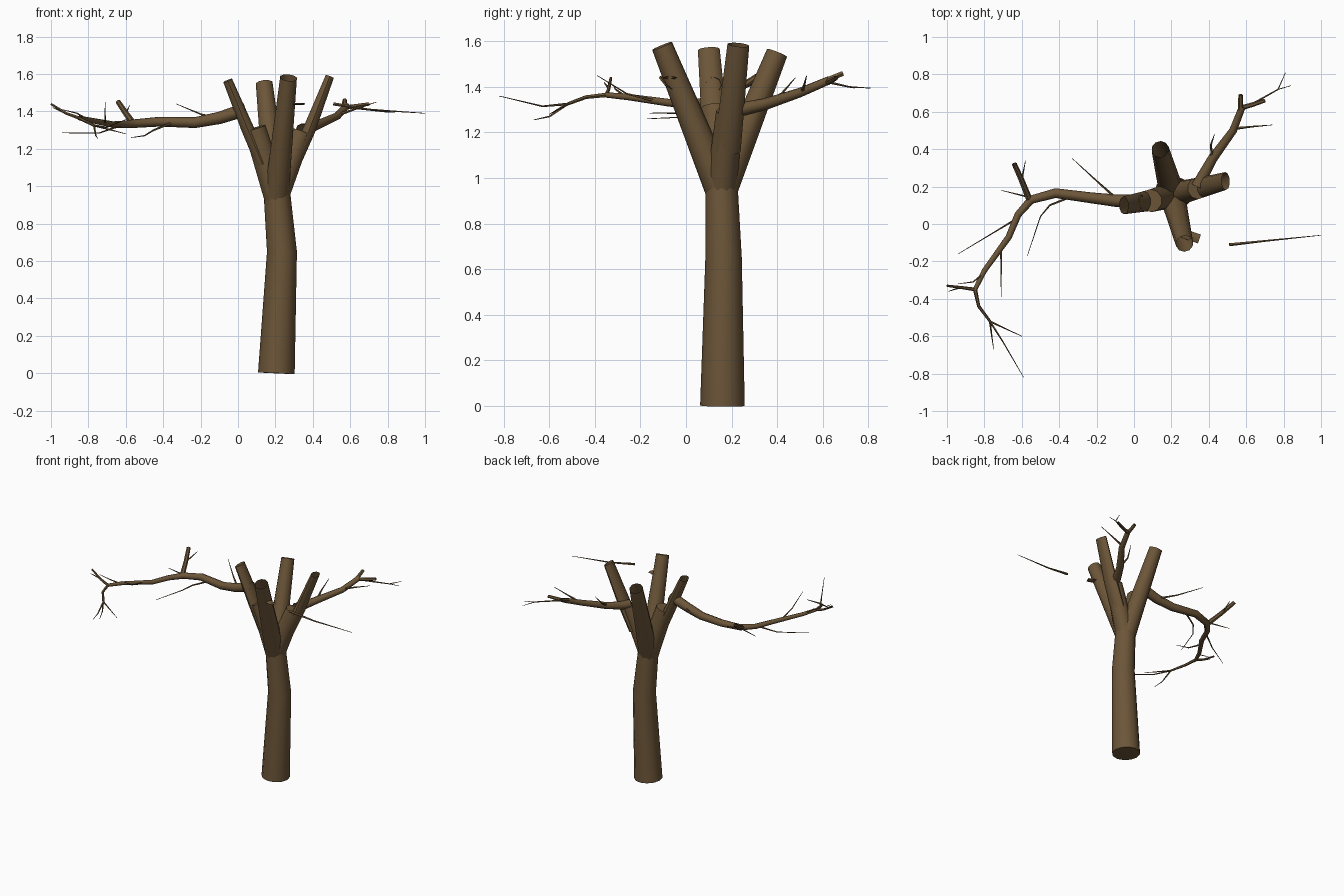
import bpy
import math
from mathutils import Vector

default_cube = bpy.data.objects.get("Cube")
if default_cube:
    bpy.data.objects.remove(default_cube, do_unlink=True)

# Single bark colour
bark = bpy.data.materials.new("brown_bark")
bark.use_nodes = True
bark_colour = (0.15, 0.092, 0.04, 1)
bark.diffuse_color = bark_colour
shader = bark.node_tree.nodes["Principled BSDF"]
shader.inputs["Base Color"].default_value = bark_colour
shader.inputs["Roughness"].default_value = 0.9


def tube(name, path, radii, sides=10, flatness=None, cap_start=False, cap_end=False):
    """Sweep a round or flattened ring along a path.

    radii holds one radius per point, or only the first and last radius.
    flatness holds the depth-to-width ratio for each point.
    """
    points = [Vector(point) for point in path]
    last = len(points) - 1
    if len(radii) != len(points):
        first_radius, end_radius = radii[0], radii[-1]
        radii = [first_radius + (end_radius - first_radius) * i / last
                 for i in range(len(points))]
    flatness = flatness or [1] * len(points)

    # Upright parts take y as reference, spreading parts take z
    overall = (points[last] - points[0]).normalized()
    upright = abs(overall.z) > 0.7
    reference = Vector((0, 1, 0)) if upright else Vector((0, 0, 1))

    vertices, faces = [], []
    for i, point in enumerate(points):
        tangent = (points[min(i + 1, last)] - points[max(i - 1, 0)]).normalized()
        across = tangent.cross(reference).normalized()
        along = across.cross(tangent).normalized()
        wide, deep = (along, across) if upright else (across, along)
        for side in range(sides):
            angle = math.tau * side / sides
            vertices.append(point + radii[i] * (
                wide * math.cos(angle) + deep * math.sin(angle) * flatness[i]))

    for ring in range(last):
        for side in range(sides):
            following = (side + 1) % sides
            lower, upper = ring * sides, (ring + 1) * sides
            faces.append((lower + side, lower + following,
                          upper + following, upper + side))
    if cap_start:
        faces.append(tuple(reversed(range(sides))))
    if cap_end:
        faces.append(tuple(range(last * sides, (last + 1) * sides)))

    mesh = bpy.data.meshes.new(name)
    mesh.from_pydata(vertices, [], faces)
    mesh.materials.append(bark)

    # Keep normals pointing outwards whichever reference was used
    first_face = mesh.polygons[sides // 2]
    if (first_face.center - (points[0] + points[1]) / 2).dot(first_face.normal) < 0:
        mesh.flip_normals()

    part = bpy.data.objects.new(name, mesh)
    bpy.context.scene.collection.objects.link(part)
    bpy.ops.object.select_all(action="DESELECT")
    part.select_set(True)
    bpy.context.view_layer.objects.active = part
    bpy.ops.object.shade_smooth_by_angle(angle=math.radians(50))
    return part


def twig(name, *path, thick=0.006):
    """A thin shoot tapering almost to a point."""
    return tube(name, path, (thick, 0.0015), sides=5, cap_end=True)


# Trunk
tube("trunk", [(.205, .16, 0), (.235, .165, .65), (.205, .155, 1)],
     (.098, .08, .07), sides=12, cap_start=True)

# Two full limbs leaning to the front and the back
fork = (.205, .155, .94)
tube("front_limb", [fork, (.27, -.105, 1.58)], (.069, .047))
tube("back_limb", [fork, (.14, .4, 1.55)], (.069, .047))

# Two side limbs, each a full lower length and a split, flatter upper length
tube("right_limb_base", [fork, (.09, .125, 1.31)], (.069, .062), cap_end=True)
tube("right_limb_top", [(.13, .135, 1.12), (.05, .12, 1.31), (-.055, .1, 1.565)],
     (.06, .055, .048), flatness=[.6, .65, .55])
tube("left_limb_base", [fork, (.34, .19, 1.29)], (.069, .058), cap_end=True)
tube("left_limb_top", [(.3, .18, 1.12), (.38, .2, 1.3), (.49, .23, 1.585)],
     (.06, .055, .048), flatness=[.6, .65, .5])

# Long branch on the right side
tube("right_branch",
     [(.04, .12, 1.41), (-.1, .125, 1.365), (-.23, .14, 1.34), (-.42, .165, 1.345),
      (-.55, .13, 1.335), (-.62, .05, 1.33), (-.67, -.07, 1.33),
      (-.8, -.25, 1.355), (-.85, -.35, 1.365)],
     (.036, .033, .029, .026, .023, .019, .017, .014, .012), sides=8)
tube("right_branch_fork", [(-.56, .13, 1.335), (-.6, .23, 1.39), (-.64, .32, 1.45)],
     (.018, .014), sides=7)
twig("fork_shoot", (-.6, .24, 1.39), (-.58, .34, 1.43))
twig("bend_shoot", (-.55, .14, 1.335), (-.71, .18, 1.33))
twig("inner_shoot", (-.1, .14, 1.36), (-.2, .23, 1.385), (-.33, .35, 1.44), thick=.008)
twig("low_shoot", (-.35, .14, 1.34), (-.45, .1, 1.3), (-.5, .04, 1.27),
     (-.57, -.17, 1.26), thick=.007)
twig("outer_shoot", (-.64, .02, 1.32), (-.74, -.04, 1.285), (-.94, -.16, 1.285))
twig("rising_shoot", (-.71, -.14, 1.34), (-.71, -.26, 1.37), (-.71, -.39, 1.45))

# Twigs at the tip of the long branch
tube("tip_fork", [(-.85, -.35, 1.365), (-.92, -.34, 1.39), (-1, -.33, 1.44)],
     (.01, .006), sides=6)
twig("tip_fork_shoot", (-.93, -.34, 1.395), (-.99, -.36, 1.42))
twig("tip_side_shoot", (-.81, -.27, 1.36), (-.86, -.31, 1.39), (-.94, -.32, 1.41))
tube("tip_stem", [(-.85, -.35, 1.365), (-.83, -.44, 1.355), (-.77, -.52, 1.325)],
     (.011, .007), sides=6)
twig("tip_long_shoot", (-.77, -.52, 1.325), (-.7, -.63, 1.315), (-.59, -.82, 1.36))
twig("tip_mid_shoot", (-.77, -.52, 1.325), (-.6, -.6, 1.28))
twig("tip_low_shoot", (-.77, -.52, 1.325), (-.76, -.6, 1.27), (-.75, -.67, 1.255))

# Shorter branch on the left side
tube("left_branch",
     [(.34, .2, 1.3), (.37, .26, 1.305), (.42, .35, 1.325), (.53, .5, 1.375),
      (.58, .63, 1.43)],
     (.035, .03, .026, .021, .018), sides=8)
tube("left_branch_tip", [(.57, .61, 1.425), (.57, .69, 1.46)], (.015, .012), sides=6)
tube("left_branch_fork", [(.57, .62, 1.42), (.64, .64, 1.43), (.7, .66, 1.44)],
     (.014, .01), sides=6)
twig("left_side_shoot", (.53, .51, 1.38), (.62, .52, 1.41), (.74, .53, 1.45), thick=.009)
twig("left_hook_shoot", (.42, .35, 1.33), (.41, .42, 1.37), (.43, .48, 1.44), thick=.01)
twig("left_end_shoot", (.61, .63, 1.42), (.77, .72, 1.4), (.81, .81, 1.395))
twig("left_end_spur", (.77, .72, 1.4), (.84, .74, 1.395), thick=.003)

# Stub on the front limb and the loose twig beyond it
tube("front_stub", [(.26, -.05, 1.44), (.35, -.08, 1.44)], (.025, .025),
     sides=6, flatness=[.25, .25])
twig("loose_twig", (.51, -.11, 1.44), (.7, -.09, 1.41), (1, -.06, 1.39), thick=.009)
